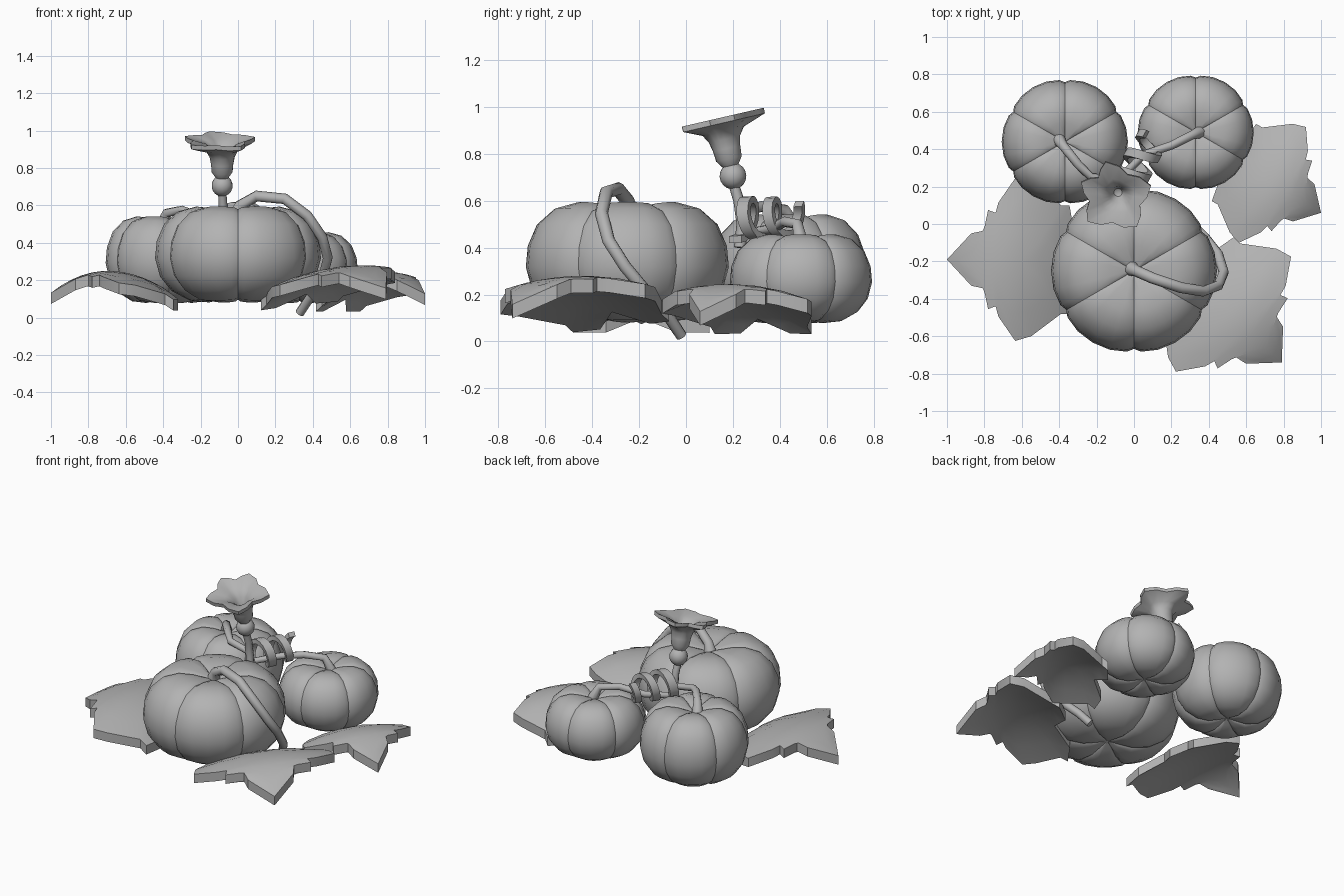
import bpy, bmesh
from math import sin, cos, pi, radians
from mathutils import Vector, Matrix

if "Cube" in bpy.data.objects:
    bpy.data.objects.remove(bpy.data.objects["Cube"])

grey = bpy.data.materials.new("plain grey")
grey.use_nodes = True
colour = (0.45, 0.45, 0.45, 1)
grey.diffuse_color = colour
grey.node_tree.nodes["Principled BSDF"].inputs["Base Color"].default_value = colour


def finish(obj, angle):
    obj.data.materials.append(grey)
    bpy.ops.object.select_all(action='DESELECT')
    obj.select_set(True)
    bpy.context.view_layer.objects.active = obj
    bpy.ops.object.shade_smooth_by_angle(angle=radians(angle))


def from_bmesh(name, bm, angle):
    bmesh.ops.remove_doubles(bm, verts=bm.verts, dist=0.0005)
    bmesh.ops.recalc_face_normals(bm, faces=bm.faces)
    mesh = bpy.data.meshes.new(name)
    bm.to_mesh(mesh)
    bm.free()
    obj = bpy.data.objects.new(name, mesh)
    bpy.context.collection.objects.link(obj)
    finish(obj, angle)


def skin(bm, rows, closed):
    """Join rows of points with quads."""
    grid = [[bm.verts.new(p) for p in row] for row in rows]
    for a, b in zip(grid, grid[1:]):
        n = len(a)
        for j in range(n if closed else n - 1):
            k = (j + 1) % n
            bm.faces.new((a[j], a[k], b[k], b[j]))


def tube(name, points, radius, taper, flare=1.0):
    """Round stalk along a path, thicker at its foot."""
    curve = bpy.data.curves.new(name, 'CURVE')
    curve.dimensions = '3D'
    curve.bevel_depth = radius
    curve.bevel_resolution = 2
    curve.use_fill_caps = True
    spline = curve.splines.new('POLY')
    spline.points.add(len(points) - 1)
    last = len(points) - 1
    for i, p in enumerate(points):
        spline.points[i].co = (*p, 1)
        spline.points[i].radius = (1 + (taper - 1) * i / last) * (flare if i == 0 else 1)
    obj = bpy.data.objects.new(name, curve)
    bpy.context.collection.objects.link(obj)
    bpy.ops.object.select_all(action='DESELECT')
    obj.select_set(True)
    bpy.context.view_layer.objects.active = obj
    bpy.ops.object.convert(target='MESH')
    finish(bpy.context.view_layer.objects.active, 50)


# Pumpkins: a squashed profile spun round, with six rounded ribs
PROFILE = [(0, .92), (.12, .94), (.3, .98), (.5, 1), (.72, .95), (.89, .82), (.98, .64),
           (1, .46), (.94, .27), (.8, .12), (.58, .02), (.35, 0), (.15, .04), (0, .06)]
RIB = ((0, .95), (5, .987), (17, 1.004), (30, 1.008), (43, 1.004), (55, .987))


def pumpkin(name, x, y, low, high, radius):
    bm = bmesh.new()
    rows = []
    for r, h in PROFILE:
        row = []
        for rib in range(6):
            for step, pinch in RIB:
                a = radians(30 + rib * 60 + step)
                z = .5 + (h - .5) * (pinch if r > 0 else .95)
                row.append((x + radius * r * pinch * cos(a), y + radius * r * pinch * sin(a),
                            low + (high - low) * z))
        rows.append(row)
    skin(bm, rows, True)
    from_bmesh(name, bm, 36)


pumpkin("large_pumpkin", 0, -.25, .083, .592, .44)
pumpkin("left_looking_small_pumpkin", -.37, .44, .08, .54, .335)
pumpkin("right_looking_small_pumpkin", .33, .49, .08, .455, .308)

# Leaves: half outline as distance back from the tip and distance from the midrib
HALF = [(0, 0), (.13, .14), (.2, .155), (.22, .265), (.26, .25), (.275, .305), (.365, .435),
        (.45, .41), (.61, .29), (.655, .29), (.68, .15), (.6, 0)]


def leaf(name, tip, heading, scale, lift, roll):
    bm = bmesh.new()
    place = (Matrix.Translation((tip[0], tip[1], lift))
             @ Matrix.Rotation(radians(heading), 4, 'Z'))
    for side in (1, -1):
        rows = []
        for i, (u, v) in enumerate(HALF):
            mid = .6 * i / (len(HALF) - 1)
            row = []
            for t in (0, .33, .67, 1):
                d, w = mid + (u - mid) * t, v * t
                fall = 1.3 if d < .3 else 1
                z = .245 - fall * (d - .3) ** 2 - .32 * w * w + roll * side * w
                row.append(place @ Vector((-d * scale, side * w * scale, z)))
            rows.append(row)
        skin(bm, rows, False)
    bmesh.ops.remove_doubles(bm, verts=bm.verts, dist=.0005)
    bmesh.ops.dissolve_degenerate(bm, edges=bm.edges, dist=.0005)
    # straight drop gives the thick rim and hollow underside
    lower = bmesh.ops.extrude_face_region(bm, geom=bm.faces[:], use_keep_orig=True)
    drop = [g for g in lower["geom"] if isinstance(g, bmesh.types.BMVert)]
    bmesh.ops.translate(bm, verts=drop, vec=(0, 0, -.06))
    from_bmesh(name, bm, 30)


leaf("side_leaf", (-1, -.19), 180, 1, .005, 0)
leaf("front_leaf", (.79, -.74), -45, 1, .03, .08)
leaf("back_leaf", (1, .06), -30, .82, 0, 0)

# Stalks
tube("large_pumpkin_stalk",
     [(-.01, -.24, .55), (.01, -.25, .6), (.1, -.29, .65), (.25, -.34, .635), (.37, -.36, .545),
      (.45, -.33, .43), (.48, -.26, .32), (.45, -.16, .2), (.38, -.07, .1), (.33, -.02, .025)],
     .031, .8, 1.3)
tube("left_pumpkin_stalk",
     [(-.4, .45, .5), (-.38, .42, .56), (-.3, .32, .575), (-.23, .25, .55), (-.08, .24, .52)],
     .027, .75, 1.3)
tube("right_pumpkin_stalk",
     [(.35, .49, .42), (.31, .475, .5), (.2, .42, .51), (.05, .37, .48), (-.06, .26, .46)],
     .025, .8, 1.3)
tube("flower_stalk", [(-.07, .23, .4), (-.08, .24, .5), (-.08, .225, .6), (-.085, .2, .68)],
     .026, .85)

# Curled tendril: a flat ribbon wound round a level axis
start, end = Vector((-.04, .21, .52)), Vector((.1, .46, .53))
axis = (end - start).normalized()
across = axis.cross(Vector((0, 0, 1)))
bm = bmesh.new()
rows = []
for i in range(41):
    t = i / 40
    a = 2 * pi * 2.4 * t + pi
    out = cos(a) * Vector((0, 0, 1)) + sin(a) * across
    middle = start.lerp(end, t)
    half = .03 * (1 - .3 * t)
    radius = .085 - .015 * t
    rows.append([middle + out * (radius + r) + axis * w
                 for r, w in ((-.015, -half), (.015, -half), (.015, half), (-.015, half))])
skin(bm, rows, True)
bmesh.ops.holes_fill(bm, edges=bm.edges, sides=4)
from_bmesh("curled_tendril", bm, 40)

# Flower: round bud under a flared five-pointed bell, leaning forward
lean = Matrix.Translation((-.085, .2, .705)) @ Matrix.Rotation(radians(13), 4, 'X')
bm = bmesh.new()
bmesh.ops.create_uvsphere(bm, u_segments=14, v_segments=9, radius=.057, matrix=lean)
from_bmesh("flower_bud", bm, 40)

BELL = [(0, .04, 0), (.035, .045, 0), (.056, .075, 0), (.06, .12, 0), (.068, .16, 0),
        (.09, .195, .2), (.17, .23, 1), (.17, .254, 1), (.09, .232, .3), (.045, .195, 0),
        (.022, .14, 0), (0, .13, 0)]
TIPS = [18, 105, 156, 222, 305, 378]
bm = bmesh.new()
rows = []
for r, h, star in BELL:
    row = []
    for first, second in zip(TIPS, TIPS[1:]):
        for step in range(4):
            a = radians(first + (second - first) * step / 4)
            s = r + star * .03 * cos(pi * step / 2)
            row.append(lean @ Vector((s * cos(a) - .015 * star, s * sin(a), h)))
    rows.append(row)
skin(bm, rows, True)
from_bmesh("flower_bell", bm, 40)
